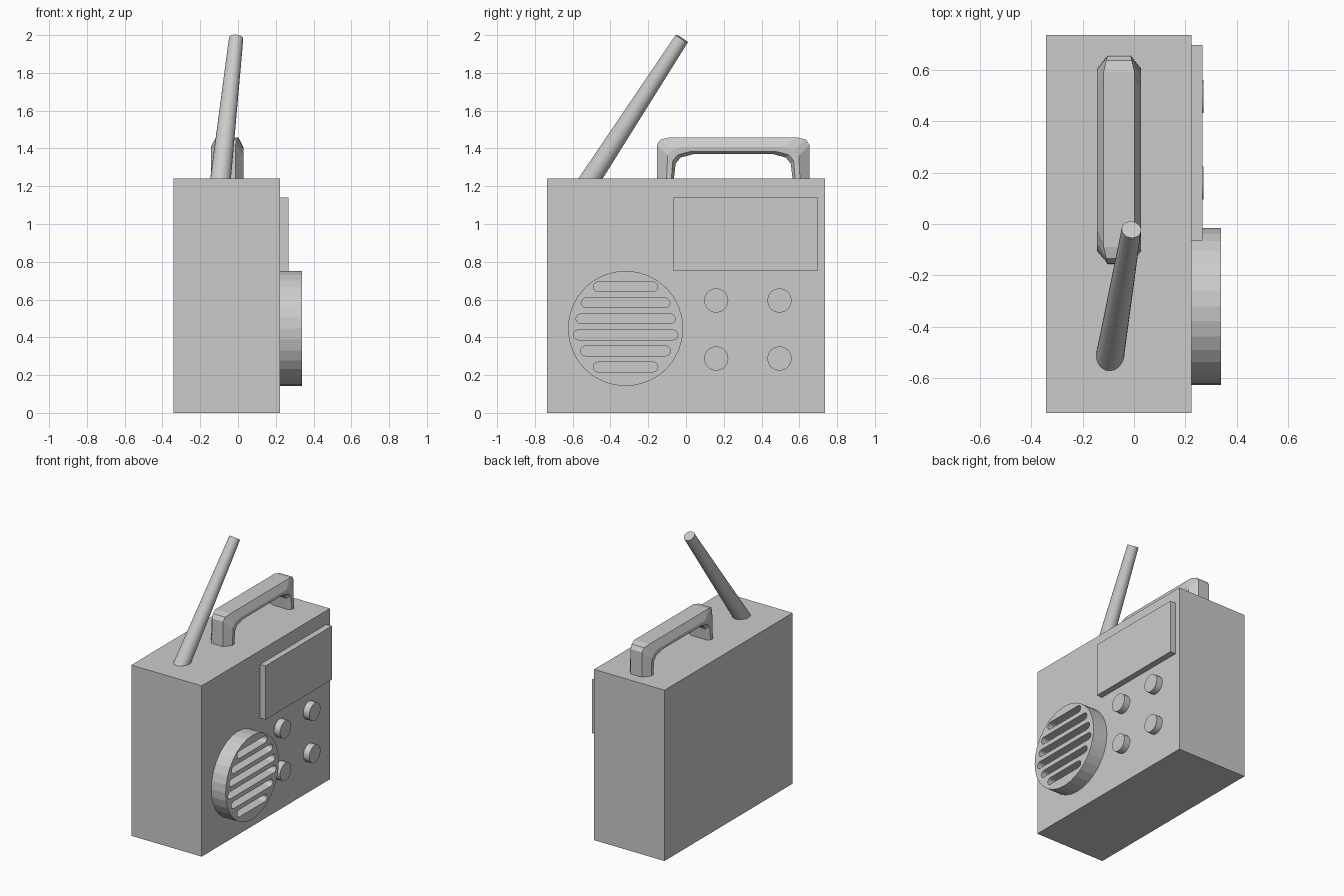
import bpy, bmesh, math
from mathutils import Vector, Matrix

if "Cube" in bpy.data.objects:
    bpy.data.objects.remove(bpy.data.objects["Cube"], do_unlink=True)

grey = bpy.data.materials.new("light_grey")
grey.use_nodes = True
colour = (0.6, 0.6, 0.6, 1)
grey.diffuse_color = colour
grey.node_tree.nodes["Principled BSDF"].inputs["Base Color"].default_value = colour

FRONT = 0.223   # x of the panel that carries the controls


def finish(name, bm):
    bmesh.ops.recalc_face_normals(bm, faces=bm.faces)
    mesh = bpy.data.meshes.new(name)
    bm.to_mesh(mesh)
    bm.free()
    mesh.materials.append(grey)
    obj = bpy.data.objects.new(name, mesh)
    bpy.context.collection.objects.link(obj)
    return obj


def box(name, low, high):
    bm = bmesh.new()
    low, high = Vector(low), Vector(high)
    bmesh.ops.create_cube(bm, size=1, matrix=Matrix.Translation((low + high) / 2)
                          @ Matrix.Diagonal((*(high - low), 1)))
    return finish(name, bm)


def rod(name, start, end, r1, r2, sides):
    bm = bmesh.new()
    start, end = Vector(start), Vector(end)
    axis = end - start
    bmesh.ops.create_cone(bm, cap_ends=True, segments=sides, radius1=r1, radius2=r2,
                          depth=axis.length, matrix=Matrix.Translation((start + end) / 2)
                          @ axis.to_track_quat('Z', 'Y').to_matrix().to_4x4())
    return finish(name, bm)


def activate(obj):
    bpy.ops.object.select_all(action='DESELECT')
    obj.select_set(True)
    bpy.context.view_layer.objects.active = obj


# Case and display panel
box("case", (-0.342, -0.735, 0), (FRONT, 0.735, 1.24))
box("display_panel", (FRONT - 0.01, -0.065, 0.75), (0.267, 0.695, 1.14))

# Four knobs
for row, z in (("upper", 0.595), ("lower", 0.288)):
    for side, y in (("inner", 0.16), ("outer", 0.495)):
        rod(f"{row}_{side}_knob", (FRONT - 0.01, y, z), (0.271, y, z), 0.064, 0.064, 32)

# Round speaker with rounded slots cut through it
SPEAKER_Y, SPEAKER_Z = -0.32, 0.447
speaker = rod("speaker", (FRONT - 0.01, SPEAKER_Y, SPEAKER_Z),
              (0.338, SPEAKER_Y, SPEAKER_Z), 0.305, 0.305, 32)
bm = bmesh.new()
slot_r = 0.026
for i, half in enumerate((0.171, 0.235, 0.263, 0.277, 0.238, 0.171)):
    z = 0.668 - i * 0.085
    outline = []
    for side in (1, -1):
        for k in range(7):
            a = side * math.pi / 2 * -1 + side * math.pi * k / 6
            outline.append((SPEAKER_Y + side * (half - slot_r + slot_r * math.cos(a)),
                            z + slot_r * math.sin(a) * 1.0))
    face = bm.faces.new([bm.verts.new((0.2, y, zz)) for y, zz in outline])
    ext = bmesh.ops.extrude_face_region(bm, geom=[face])
    bmesh.ops.translate(bm, vec=(0.2, 0, 0),
                        verts=[g for g in ext["geom"] if isinstance(g, bmesh.types.BMVert)])
cutter = finish("slot_cutter", bm)
cutter.hide_render = True
cut = speaker.modifiers.new("slots", 'BOOLEAN')
cut.operation = 'DIFFERENCE'
cut.solver = 'EXACT'
cut.object = cutter
activate(speaker)
bpy.ops.object.modifier_apply(modifier=cut.name)
bpy.data.objects.remove(cutter, do_unlink=True)

# Tilted tapering antenna
base, tip = Vector((-0.092, -0.505, 1.24)), Vector((-0.01, -0.022, 1.982))
antenna = rod("antenna", base.lerp(tip, -0.1), tip, 0.056, 0.038, 24)
activate(antenna)
bpy.ops.object.shade_smooth_by_angle(angle=math.radians(40))

# Carrying handle: a faceted section swept along an arch
HANDLE_X, HANDLE_Y = -0.058, 0.25
half_arch = [  # outer point, inner point, half width of the outer flat
    ((0.405, 1.2), (0.318, 1.2), 0.045),
    ((0.403, 1.42), (0.305, 1.32), 0.045),
    ((0.385, 1.447), (0.278, 1.352), 0.05),
    ((0.34, 1.458), (0.21, 1.37), 0.06),
]
stations = [(1, s) for s in half_arch] + [(-1, s) for s in reversed(half_arch)]
bm = bmesh.new()
rings = []
for sign, (outer, inner, flat) in stations:
    profile = [(0, flat), (0.57, 0.086), (0.85, 0.084), (1, 0.06)]
    section = profile + [(t, -w) for t, w in reversed(profile)]
    ring = []
    for t, w in section:
        u, z = Vector(outer).lerp(Vector(inner), t)
        ring.append(bm.verts.new((HANDLE_X + w, HANDLE_Y + sign * u, z)))
    rings.append(ring)
for a, b in zip(rings, rings[1:]):
    for i in range(len(a)):
        j = (i + 1) % len(a)
        bm.faces.new((a[i], a[j], b[j], b[i]))
bm.faces.new(rings[0])
bm.faces.new(rings[-1])
finish("carrying_handle", bm)
